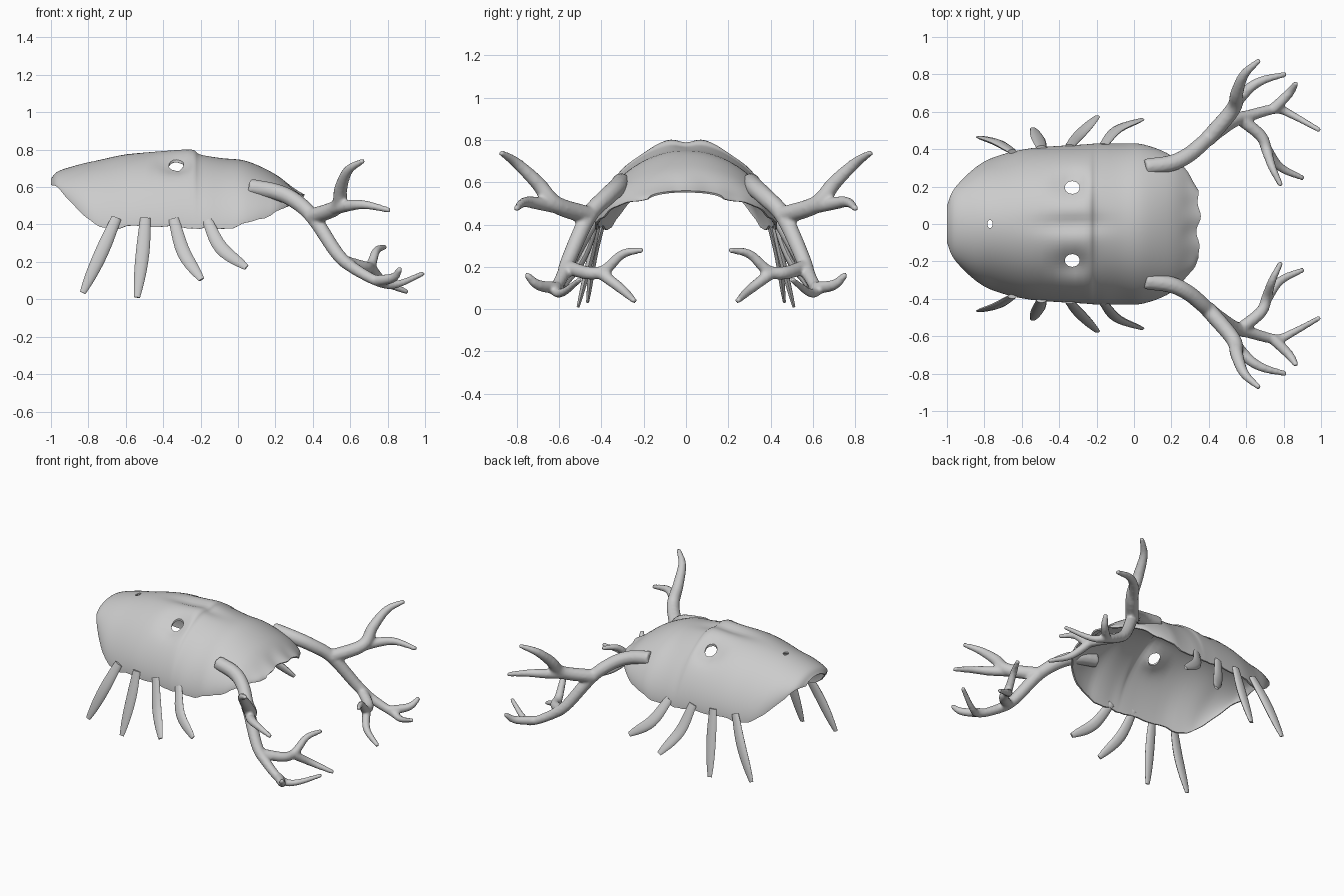
import bpy, math
from mathutils import Vector

cube = bpy.data.objects.get("Cube")
if cube:
    bpy.data.objects.remove(cube, do_unlink=True)

shade = (.6, .6, .6, 1)
grey = bpy.data.materials.new("plain_grey")
grey.use_nodes = True
grey.diffuse_color = shade
grey.node_tree.nodes["Principled BSDF"].inputs["Base Color"].default_value = shade


def make(name, verts, faces):
    mesh = bpy.data.meshes.new(name)
    mesh.from_pydata(verts, [], faces)
    mesh.materials.append(grey)
    obj = bpy.data.objects.new(name, mesh)
    bpy.context.collection.objects.link(obj)
    return obj


def finish(obj, angle=40):
    """Apply the modifiers and shade smooth."""
    bpy.ops.object.select_all(action="DESELECT")
    obj.select_set(True)
    bpy.context.view_layer.objects.active = obj
    for modifier in list(obj.modifiers):
        bpy.ops.object.modifier_apply(modifier=modifier.name)
    bpy.ops.object.shade_smooth_by_angle(angle=math.radians(angle))


def spline(points, steps):
    """Smooth path through points of any dimension."""
    pts = [Vector(p) for p in points]
    pts = [pts[0] * 2 - pts[1]] + pts + [pts[-1] * 2 - pts[-2]]
    path = []
    for before, start, end, after in zip(pts, pts[1:], pts[2:], pts[3:]):
        for k in range(steps):
            t = k / steps
            linear = end - before
            square = before * 2 - start * 5 + end * 4 - after
            cubic = start * 3 - before - end * 3 + after
            path.append(start + (linear * t + square * t * t + cubic * t ** 3) / 2)
    return path + [pts[-2]]


def tube(points, side, radius, flat=1.0, sides=10):
    """Capped tube along points; radius is a function of 0 to 1 along it."""
    path = spline([(x, y * side, z) for x, y, z in points], 5)
    last = len(path) - 1
    verts, faces, across = [], [], None
    for i, centre in enumerate(path):
        tangent = (path[min(i + 1, last)] - path[max(i - 1, 0)]).normalized()
        if across is None:
            across = tangent.cross(Vector((0, 1, 0)))
        across = (across - tangent * across.dot(tangent)).normalized()
        other = tangent.cross(across) * flat
        for k in range(sides):
            angle = math.tau * k / sides
            ring = across * math.cos(angle) + other * math.sin(angle)
            verts.append(centre + ring * radius(i / last))
    for i in range(last):
        for k in range(sides):
            a, b = i * sides + k, i * sides + (k + 1) % sides
            faces.append((a, b, b + sides, a + sides))
    faces.append(tuple(reversed(range(sides))))
    faces.append(tuple(range(last * sides, len(verts))))
    return verts, faces


def bump(distance, width):
    return math.exp(-(distance / width) ** 2)


# Shell: arched sections along x, as (x, half width, rim height, crown height)
sections = [(-1, .1, .61, .645), (-.96, .19, .585, .685), (-.85, .3, .48, .72),
            (-.74, .36, .385, .745), (-.55, .405, .39, .785), (-.27, .425, .385, .812),
            (-.2, .43, .38, .782), (-.08, .43, .38, .757), (.05, .425, .405, .738),
            (.2, .365, .465, .668), (.3, .26, .505, .59), (.345, .18, .53, .56)]
eye_x, eye_y = -.33, .195
rows = spline(sections, 5)
columns = 56
verts, faces = [], []
for i, (x, half, rim, crown) in enumerate(rows):
    ragged = .007 * math.sin(x * 31) + .003 * math.sin(x * 70)
    for j in range(columns + 1):
        turn = math.pi * (j / columns - .5)
        y = half * math.sin(turn)
        height = max(0, math.cos(turn)) ** 1.2
        z = rim + (crown - rim) * height + ragged * (1 - height) ** 3
        # groove between the brows and dents around the eyes
        z -= .028 * bump(y, .05) * bump(x - eye_x, .17)
        z -= .05 * bump(abs(y) - eye_y - .02, .07) * bump(x - eye_x, .075)
        scallop = .007 * (math.sin(y * 45) + math.sin(y * 26)) * max(0, x * 10 - 2.5)
        verts.append((x + scallop, y, z))
stride = columns + 1
for i in range(len(rows) - 1):
    for j in range(columns):
        a = i * stride + j
        faces.append((a, a + stride, a + stride + 1, a + 1))
shell = make("shell", verts, faces)
solid = shell.modifiers.new("thickness", "SOLIDIFY")
solid.thickness, solid.offset = .01, -1

# Eye holes and tail hole
cutters = []
for x, y, width, depth in [(eye_x, eye_y, .04, .034), (eye_x, -eye_y, .04, .034),
                           (-.77, 0, .014, .022)]:
    bpy.ops.mesh.primitive_cylinder_add(vertices=20, radius=1, depth=.5, location=(x, y, .7))
    cutter = bpy.context.object
    cutter.name = "hole_cutter"
    cutter.scale = (width, depth, 1)
    cutter.hide_render = True
    cutters.append(cutter)
    cut = shell.modifiers.new("hole", "BOOLEAN")
    cut.operation, cut.solver, cut.object = "DIFFERENCE", "EXACT", cutter
bpy.context.view_layer.update()
finish(shell)
for cutter in cutters:
    bpy.data.objects.remove(cutter, do_unlink=True)

# Legs: flattened blades, from the rim to the tip
legs = {
    "first": [(-.65, .387, .435), (-.73, .435, .25), (-.83, .465, .035)],
    "second": [(-.495, .408, .435), (-.51, .45, .25), (-.54, .51, .01)],
    "third": [(-.345, .415, .43), (-.29, .48, .25), (-.195, .575, .105)],
    "fourth": [(-.165, .42, .42), (-.09, .505, .275), (.045, .56, .17)],
}


def leg_radius(t):
    return .027 + .028 * t - .039 * t ** 3


# Antler: thickness at the root, then the path of each prong
beam = (.046, [(.06, .305, .6), (.2, .325, .575), (.3, .375, .53), (.4, .46, .44),
               (.53, .55, .245), (.62, .58, .165), (.76, .615, .09), (.85, .58, .08),
               (.995, .5, .14)])
outer_prong = (.03, [(.74, .61, .1), (.83, .7, .115), (.868, .757, .167)])
tall_prong = (.044, [(.39, .45, .44), (.53, .615, .495), (.55, .7, .595), (.59, .8, .69),
                     (.672, .877, .742)])
upper_prong = (.034, [(.48, .56, .475), (.59, .7, .5), (.68, .765, .505), (.815, .802, .475)])
inner_prong = (.034, [(.57, .56, .2), (.68, .47, .172), (.71, .39, .18), (.74, .3, .26),
                      (.787, .203, .28)])
low_prong = (.028, [(.705, .41, .175), (.78, .305, .095), (.908, .243, .038)])
prongs = [beam, outer_prong, tall_prong, upper_prong, inner_prong, low_prong]

for side, label in [(1, "back"), (-1, "front")]:
    for name, points in legs.items():
        finish(make(f"{label}_{name}_leg", *tube(points, side, leg_radius, flat=.45)))
    verts, faces = [], []
    for root, points in prongs:
        tip = .014
        ring_verts, ring_faces = tube(points, side, lambda t: tip + (root - tip) * (1 - t ** 1.8))
        faces += [tuple(v + len(verts) for v in face) for face in ring_faces]
        verts += ring_verts
    antler = make(f"{label}_antler", verts, faces)
    # Blend the prongs into one smooth body
    remesh = antler.modifiers.new("blend", "REMESH")
    remesh.mode, remesh.voxel_size = "VOXEL", .009
    soften = antler.modifiers.new("soften", "SMOOTH")
    soften.factor, soften.iterations = .5, 6
    finish(antler, 60)
